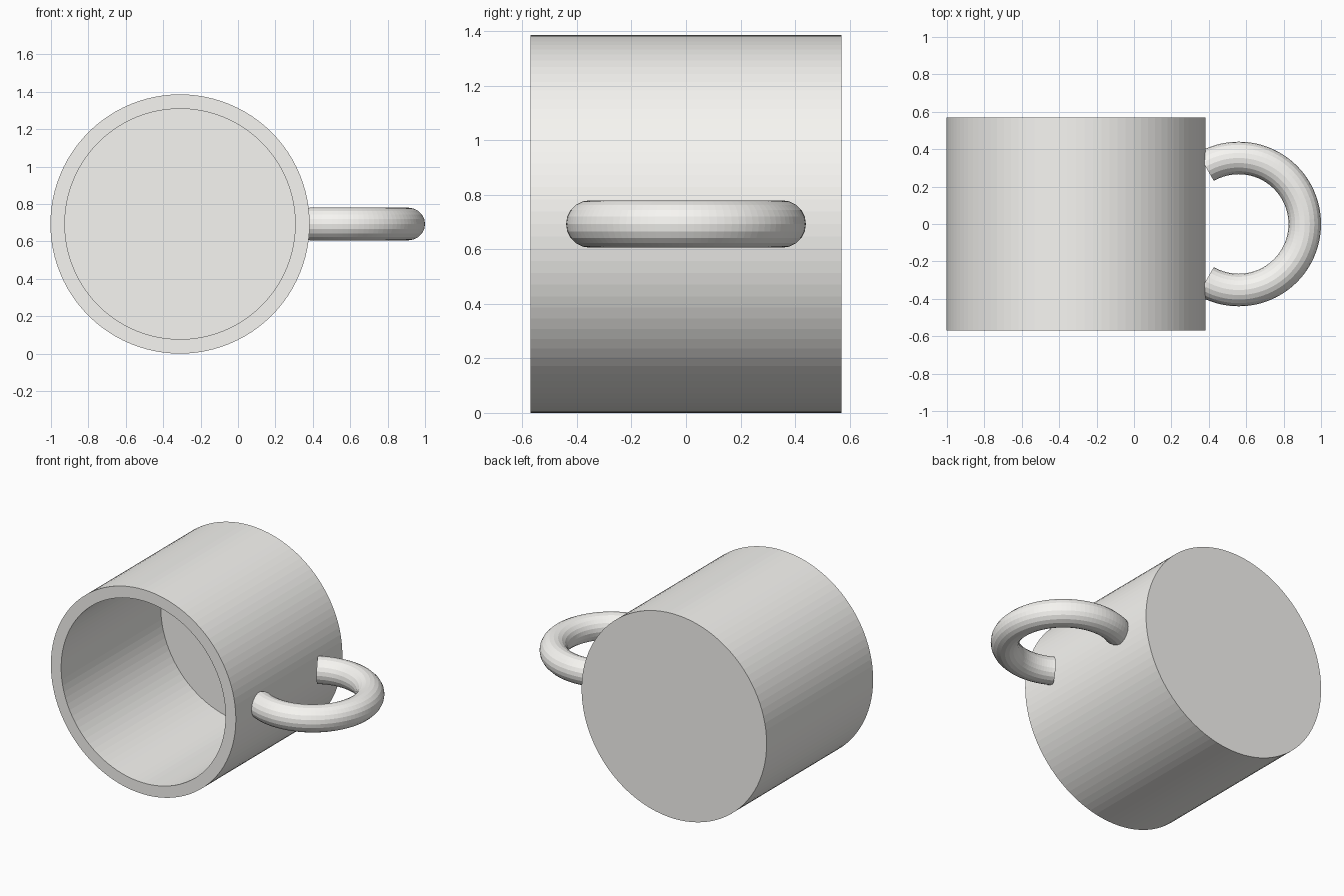
import bpy, bmesh
from math import sin, cos, pi, radians

if "Cube" in bpy.data.objects:
    bpy.data.objects.remove(bpy.data.objects["Cube"])

CX, CZ = -0.31, 0.693      # mug axis

# Off-white ceramic
mat = bpy.data.materials.new("ceramic")
mat.diffuse_color = (0.93, 0.92, 0.89, 1)
mat.use_nodes = True
mat.node_tree.nodes["Principled BSDF"].inputs["Base Color"].default_value = mat.diffuse_color


def finish(bm, name):
    bmesh.ops.recalc_face_normals(bm, faces=bm.faces)
    me = bpy.data.meshes.new(name)
    bm.to_mesh(me)
    bm.free()
    me.materials.append(mat)
    ob = bpy.data.objects.new(name, me)
    bpy.context.collection.objects.link(ob)
    return ob


def bridge(bm, a, b):
    n = len(a)
    for i in range(n):
        j = (i + 1) % n
        bm.faces.new((a[i], a[j], b[j], b[i]))


# Mug body: outer wall, rim, inner wall and floor, lying along y
bm = bmesh.new()
N = 96
profile = [(0.693, 0.57), (0.693, -0.57), (0.616, -0.57), (0.616, 0.496)]
rings = [[bm.verts.new((CX + r * cos(2 * pi * i / N), y, CZ + r * sin(2 * pi * i / N)))
          for i in range(N)] for r, y in profile]
for a, b in zip(rings, rings[1:]):
    bridge(bm, a, b)
bm.faces.new(rings[0])     # outside base
bm.faces.new(rings[-1])    # inside floor
finish(bm, "mug_body")

# Handle: partial torus sweeping 240 degrees, ends sunk into the wall
bm = bmesh.new()
HX, R, r, M, S = 0.56, 0.353, 0.087, 20, 64
rings = []
for k in range(S + 1):
    t = radians(-120 + 240 * k / S)
    rings.append([bm.verts.new((HX + (R + r * cos(p)) * cos(t),
                                (R + r * cos(p)) * sin(t),
                                CZ + r * sin(p)))
                  for p in (2 * pi * i / M for i in range(M))])
for a, b in zip(rings, rings[1:]):
    bridge(bm, a, b)
bm.faces.new(rings[0])
bm.faces.new(rings[-1])
finish(bm, "handle")
